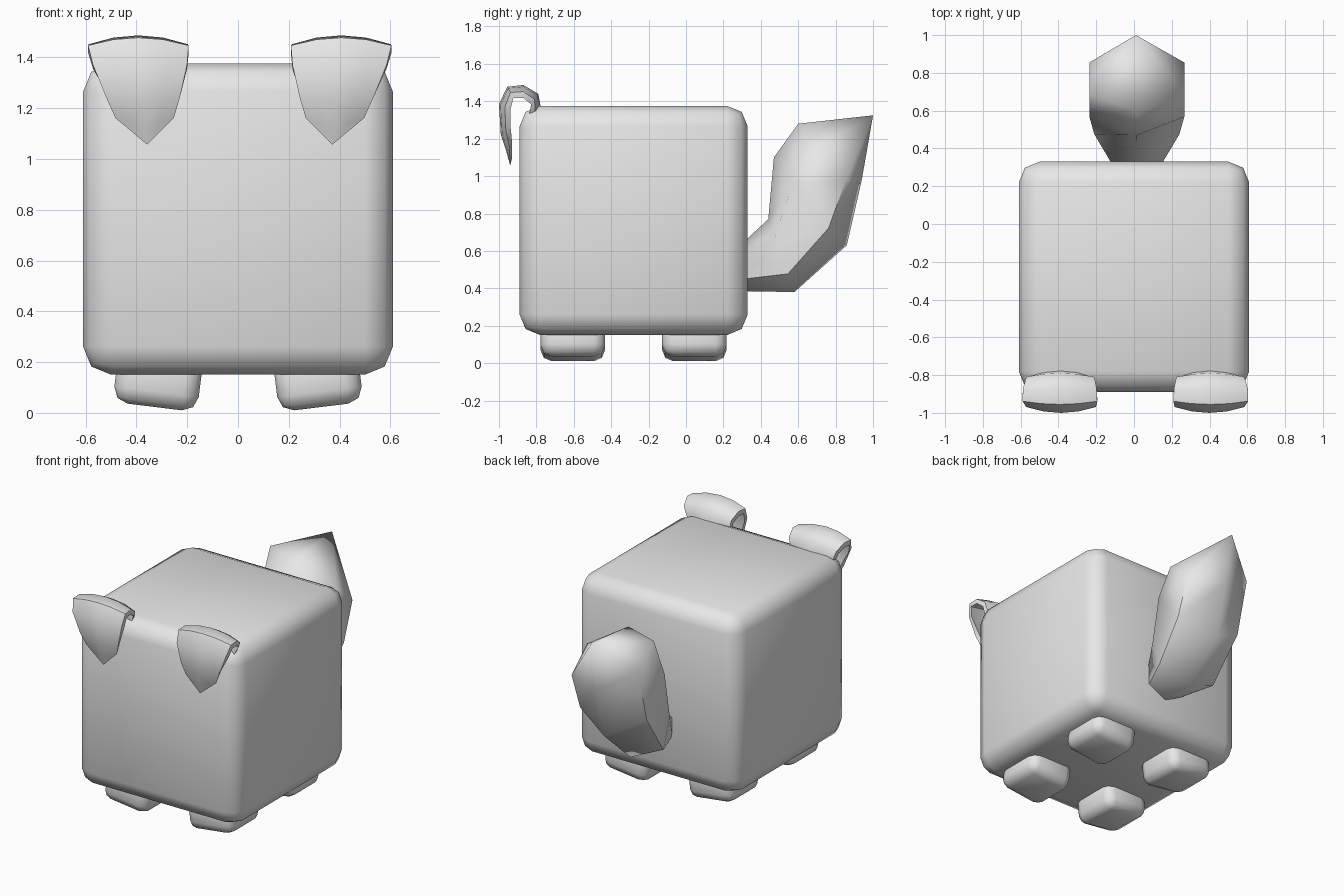
import bpy, bmesh, math
from mathutils import Vector

if "Cube" in bpy.data.objects:
    bpy.data.objects.remove(bpy.data.objects["Cube"], do_unlink=True)

grey = bpy.data.materials.new("soft_grey")
grey.use_nodes = True
grey.diffuse_color = (0.8, 0.8, 0.8, 1)
grey.node_tree.nodes["Principled BSDF"].inputs["Base Color"].default_value = (0.8, 0.8, 0.8, 1)


def finish(name, bm, angle):
    """Turn a bmesh into a smooth-shaded grey object."""
    bmesh.ops.recalc_face_normals(bm, faces=bm.faces)
    mesh = bpy.data.meshes.new(name)
    bm.to_mesh(mesh)
    bm.free()
    mesh.materials.append(grey)
    obj = bpy.data.objects.new(name, mesh)
    bpy.context.collection.objects.link(obj)
    bpy.ops.object.select_all(action="DESELECT")
    obj.select_set(True)
    bpy.context.view_layer.objects.active = obj
    bpy.ops.object.shade_smooth_by_angle(angle=math.radians(angle))
    return obj


def rounded_box(name, centre, size, bevel, tilt=0):
    bm = bmesh.new()
    bmesh.ops.create_cube(bm, size=1)
    bmesh.ops.scale(bm, vec=size, verts=bm.verts)
    bmesh.ops.bevel(bm, geom=bm.edges[:], offset=bevel, segments=2,
                    profile=0.5, affect="EDGES")
    obj = finish(name, bm, 60)
    obj.location = centre
    obj.rotation_euler.y = tilt


# Cube body
rounded_box("body", (0, -0.28, 0.763), (1.22, 1.22, 1.225), 0.11)

# Four stubby feet, soles tilted outward
for side, x in (("left", 1), ("right", -1)):
    for end, y in (("front", -0.605), ("back", 0.045)):
        rounded_box(f"{end}_{side}_foot", (x * 0.315, y, 0.13),
                    (0.335, 0.345, 0.215), 0.06, -x * math.radians(7))

# Folded ears: a curved strip from the top edge, over and down to a point
EAR_PATH = [  # y, z, half width
    (-0.775, 1.36, 0.16), (-0.79, 1.44, 0.18), (-0.87, 1.487, 0.195),
    (-0.955, 1.478, 0.198), (-1.0, 1.385, 0.185), (-0.99, 1.22, 0.145),
    (-0.96, 1.13, 0.115)]
INNER = Vector((0, -0.87, 1.32))


def ear(name, side):
    bm = bmesh.new()
    rows = []
    for y, z, w in EAR_PATH:
        inward = (INNER - Vector((0, y, z))).normalized()
        lean = 0.37 + (z - 1.06) * 0.07
        rows.append([bm.verts.new(Vector((side * (lean + w * t) + 0.007, y, z))
                                  + inward * 0.035 * t * t)
                     for t in (-1, -0.5, 0, 0.5, 1)])
    for a, b in zip(rows, rows[1:]):
        for i in range(4):
            bm.faces.new((a[i], a[i + 1], b[i + 1], b[i]))
    tip = bm.verts.new((side * 0.365 + 0.007, -0.94, 1.057))
    for i in range(4):
        bm.faces.new((rows[-1][i], rows[-1][i + 1], tip))
    bmesh.ops.recalc_face_normals(bm, faces=bm.faces)
    # Give the strip thickness toward the fold
    outer = bm.verts[:]
    made = bmesh.ops.extrude_face_region(bm, geom=bm.faces[:], use_keep_orig=True)
    for v in made["geom"]:
        if isinstance(v, bmesh.types.BMVert):
            inward = INNER - v.co
            inward.x = 0
            v.co += inward.normalized() * 0.033
    finish(name, bm, 55)


ear("left_ear", 1)
ear("right_ear", -1)

# Bushy tail: six-sided rings given by upper and lower point, width and skew
TAIL = [((0.30, 0.64), (0.30, 0.385), 0.14, 0),
        ((0.44, 0.77), (0.58, 0.38), 0.26, 0),
        ((0.47, 1.10), (0.86, 0.63), 0.29, 0.1),
        ((0.60, 1.28), (0.94, 0.98), 0.29, 0.3)]
bm = bmesh.new()
rings = []
for top, low, width, skew in TAIL:
    top, low = Vector((0, *top)), Vector((0, *low))
    ring = []
    for k in range(6):
        a = k * math.tau / 6
        x = width * math.sin(a)
        co = (top + low) / 2 + (top - low) / 2 * math.cos(a)
        ring.append(bm.verts.new((x + 0.015, co.y, co.z - skew * x)))
    rings.append(ring)
for a, b in zip(rings, rings[1:]):
    for k in range(6):
        n = (k + 1) % 6
        bm.faces.new((a[k], a[n], b[n], b[k]))
bm.faces.new(rings[0])
tip = bm.verts.new((0.01, 1.0, 1.325))
for k in range(6):
    bm.faces.new((rings[-1][k], rings[-1][(k + 1) % 6], tip))
finish("tail", bm, 60)
